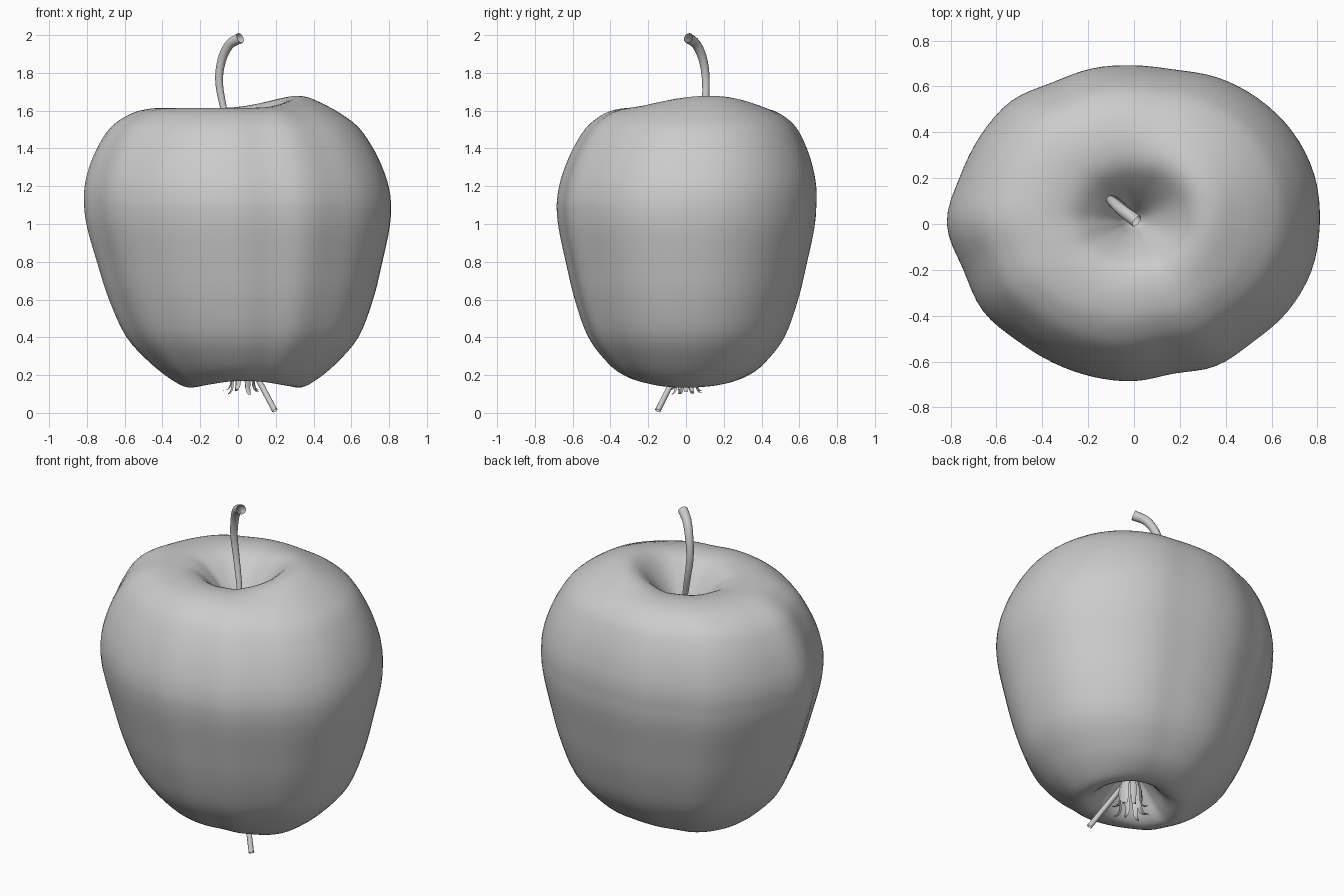
import bpy, bmesh
from math import sin, cos, pi, radians, exp
from mathutils import Vector

cube = bpy.data.objects.get("Cube")
if cube:
    bpy.data.objects.remove(cube)

grey = bpy.data.materials.new("plain_grey")
grey.use_nodes = True
grey.diffuse_color = (0.6, 0.6, 0.6, 1)
grey.node_tree.nodes["Principled BSDF"].inputs["Base Color"].default_value = (0.6, 0.6, 0.6, 1)


def spline(p0, p1, p2, p3, t):
    return p1 + (p2 - p0) * (t / 2) + (p0 * 2 - p1 * 5 + p2 * 4 - p3) * (t * t / 2) \
        + (p1 * 3 - p0 - p2 * 3 + p3) * (t ** 3 / 2)


def smooth_path(points, steps):
    pts = [Vector(p) for p in points]
    pts = [pts[0] * 2 - pts[1]] + pts + [pts[-1] * 2 - pts[-2]]
    out = [spline(*pts[i:i + 4], s / steps) for i in range(len(pts) - 3) for s in range(steps)]
    return out + [pts[-2]]


def add_object(name, bm):
    bmesh.ops.recalc_face_normals(bm, faces=bm.faces)
    mesh = bpy.data.meshes.new(name)
    bm.to_mesh(mesh)
    bm.free()
    mesh.materials.append(grey)
    for p in mesh.polygons:
        p.use_smooth = True
    obj = bpy.data.objects.new(name, mesh)
    bpy.context.collection.objects.link(obj)
    return obj


def loft(bm, rings, closed=True):
    rows = [[bm.verts.new(p) for p in ring] for ring in rings]
    n = len(rows[0])
    for a, b in zip(rows, rows[1:]):
        for i in range(n if closed else n - 1):
            j = (i + 1) % n
            bm.faces.new((a[i], a[j], b[j], b[i]))
    return rows


# Fruit: lobed outline every 15 degrees, swept along a profile of (radius share, height)
outline = [.81, .815, .80, .77, .735, .695, .69, .70, .71, .755, .77, .785,
           .815, .77, .76, .72, .70, .69, .685, .675, .715, .73, .77, .80]
profile = [(.004, 1.33), (.05, 1.36), (.12, 1.44), (.22, 1.53), (.33, 1.595), (.47, 1.615),
           (.62, 1.6), (.73, 1.56), (.82, 1.5), (.9, 1.4), (.955, 1.3), (.99, 1.2), (1, 1.1),
           (.985, .98), (.93, .8), (.86, .6), (.755, .4), (.6, .26), (.47, .185), (.36, .152),
           (.27, .175), (.18, .25), (.08, .33), (.004, .35)]
SEGS = 96


def radius(i):
    k, t = divmod(i * 24 / SEGS, 1)
    return spline(*[outline[(int(k) + d) % 24] for d in (-1, 0, 1, 2)], t)


def skin_point(f, z, i):
    a = 2 * pi * i / SEGS
    high, low = max(0, (z - 1.1) / .4), max(0, 1 - z / 1.1)
    x = f * radius(i) * cos(a) + .04 * low - .02 * high * f
    y = f * radius(i) * sin(a) + .025 * high
    if z > 1.1:      # raised shoulder on one side
        z += .068 * max(0, cos(a - radians(15))) ** 2 * exp(-((f - .39) / .2) ** 2)
    else:            # lobed lower rim
        z -= .018 * cos(2 * a) * exp(-((f - .36) / .15) ** 2)
    return x, y, z


bm = bmesh.new()
rows = loft(bm, [[skin_point(p.x, p.y, i) for i in range(SEGS)] for p in smooth_path(profile, 4)])
for row in (rows[0], rows[-1]):
    bm.faces.new(row)
add_object("fruit_body", bm)


# Open-ended tubes for the stalk and the thin rod below
def tube(name, points, r_start, r_end, sides=16):
    path = smooth_path(points, 8)
    rings = []
    for k, p in enumerate(path):
        d = (path[min(k + 1, len(path) - 1)] - path[max(k - 1, 0)]).normalized()
        u = d.cross(Vector((1, 1, 0))).normalized()
        v = d.cross(u)
        r = r_start + (r_end - r_start) * k / (len(path) - 1)
        rings.append([p + (u * cos(2 * pi * s / sides) + v * sin(2 * pi * s / sides)) * r
                      for s in range(sides)])
    bm = bmesh.new()
    loft(bm, rings)
    return add_object(name, bm)


tube("stalk", [(0, .03, 1.3), (-.04, .07, 1.48), (-.08, .1, 1.63), (-.1, .105, 1.76),
               (-.085, .09, 1.87), (-.045, .055, 1.95), (.012, .012, 1.985)], .013, .028)
tube("lower_rod", [(.0, .03, .37), (.1, -.06, .19), (.195, -.15, .012)], .015, .015)

# Dried sepals: curling, tapering strips around the lower hollow
bm = bmesh.new()
COUNT = 10
for n in range(COUNT):
    a = 2 * pi * n / COUNT + .2 * sin(n * 5)
    out, side = Vector((cos(a), sin(a), 0)), Vector((-sin(a), cos(a), 0))
    drop = .015 * sin(n * 3)
    curl = smooth_path([(.03, .33), (.06, .23), (.06, .15 + drop), (.075, .115 + drop),
                        (.1, .11 + drop)], 3)
    rings = []
    for k, p in enumerate(curl):
        w = .018 * (1 - .8 * (k / (len(curl) - 1)) ** 2)
        mid = Vector((.025, 0, p.y)) + out * p.x
        rings.append([mid - side * w, mid + out * .006, mid + side * w])
    loft(bm, rings, closed=False)
add_object("sepals", bm)
